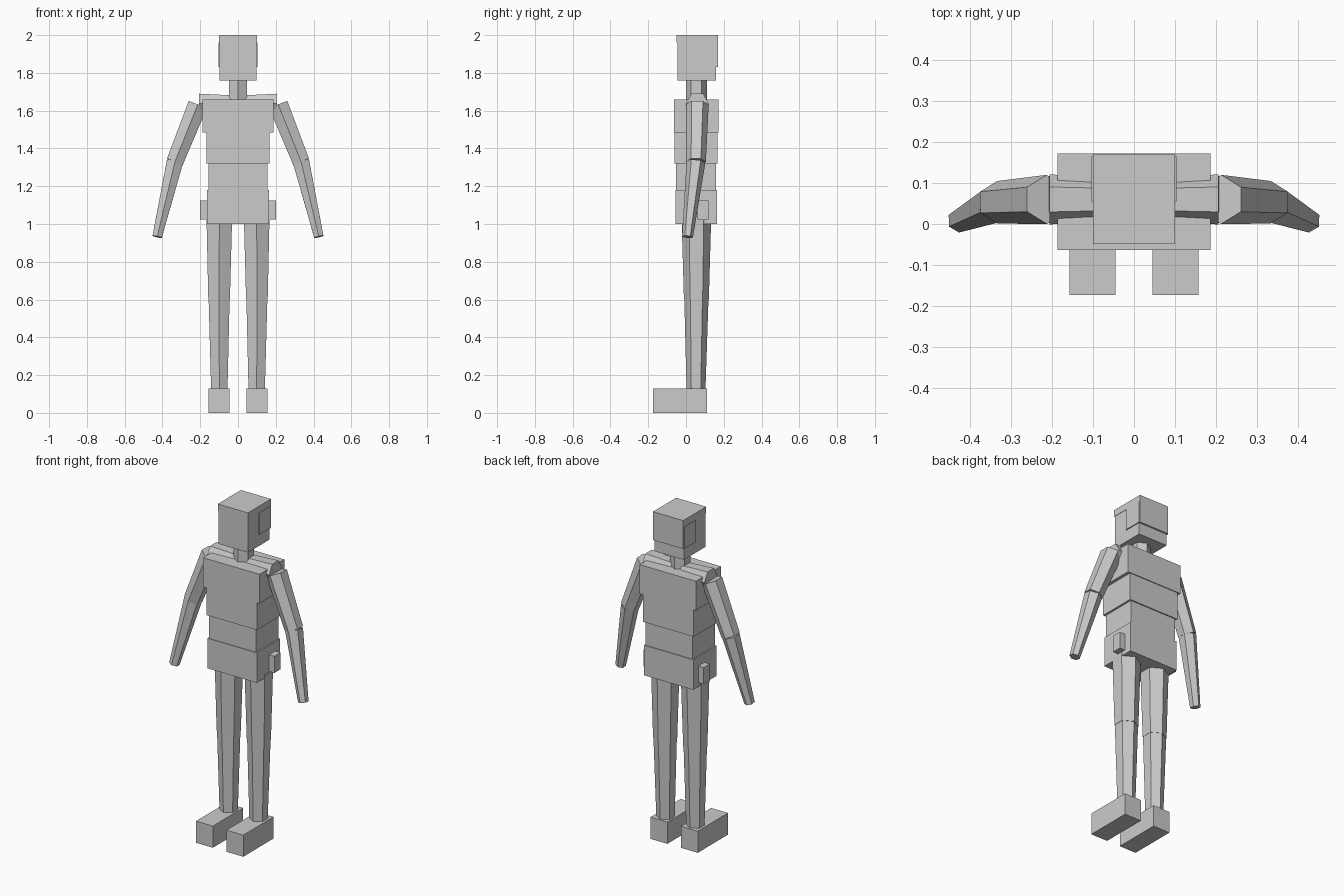
import bpy, bmesh, math
from mathutils import Vector

cube = bpy.data.objects.get("Cube")
if cube:
    bpy.data.objects.remove(cube, do_unlink=True)

grey = bpy.data.materials.new("light grey")
grey.use_nodes = True
GREY = (0.6, 0.6, 0.6, 1)
grey.diffuse_color = GREY
grey.node_tree.nodes["Principled BSDF"].inputs["Base Color"].default_value = GREY


def finish(name, bm):
    bmesh.ops.recalc_face_normals(bm, faces=bm.faces)
    mesh = bpy.data.meshes.new(name)
    bm.to_mesh(mesh)
    bm.free()
    mesh.materials.append(grey)
    bpy.context.collection.objects.link(bpy.data.objects.new(name, mesh))


def box(name, x, y, z):
    """Box from (low, high) ranges on each axis."""
    bm = bmesh.new()
    bmesh.ops.create_cube(bm, size=1)
    for v in bm.verts:
        v.co = [(a + b) / 2 + c * (b - a) for c, (a, b) in zip(v.co, (x, y, z))]
    finish(name, bm)


def limb(name, start, end, r_start, r_end):
    """Tapered six-sided bar with its corners toward front and back."""
    start, end = Vector(start), Vector(end)
    axis = (end - start).normalized()
    across = Vector((0, 1, 0))
    across = (across - axis * across.dot(axis)).normalized()
    other = axis.cross(across)
    bm = bmesh.new()
    rings = []
    for centre, r in ((start, r_start), (end, r_end)):
        angles = [math.tau * i / 6 for i in range(6)]
        rings.append([bm.verts.new(centre + r * (math.cos(a) * across + math.sin(a) * other))
                      for a in angles])
        bm.faces.new(rings[-1])
    for i in range(6):
        j = (i + 1) % 6
        bm.faces.new((rings[0][i], rings[0][j], rings[1][j], rings[1][i]))
    finish(name, bm)


# Head with thin cap, back and side layers
box("head", (-0.098, 0.098), (-0.045, 0.16), (1.76, 1.99))
box("head_cap", (-0.1, 0.1), (-0.049, 0.17), (1.96, 2.0))
box("head_back", (-0.1, 0.1), (0.13, 0.17), (1.83, 1.97))
limb("neck", (0, 0.055, 1.6), (0, 0.055, 1.78), 0.055, 0.055)

# Torso blocks
box("upper_chest", (-0.187, 0.187), (-0.063, 0.172), (1.485, 1.66))
box("lower_chest", (-0.168, 0.168), (-0.061, 0.167), (1.32, 1.49))
box("belly", (-0.156, 0.156), (-0.052, 0.16), (1.17, 1.33))
box("pelvis", (-0.164, 0.164), (-0.056, 0.165), (1.0, 1.18))

# Paired parts
for side, s in (("left", 1), ("right", -1)):
    def span(a, b):
        return tuple(sorted((s * a, s * b)))

    box(side + "_head_side", span(0.09, 0.104), (0.055, 0.165), (1.83, 1.96))
    box(side + "_hip_pouch", span(0.15, 0.2), (0.06, 0.118), (1.025, 1.125))
    box(side + "_foot", span(0.045, 0.157), (-0.174, 0.112), (0, 0.13))

    limb(side + "_shoulder", (s * 0.03, 0.06, 1.635), (s * 0.207, 0.06, 1.637), 0.053, 0.061)
    elbow = (s * 0.334, 0.053, 1.33)
    limb(side + "_upper_arm", (s * 0.213, 0.06, 1.632), elbow, 0.06, 0.052)
    limb(side + "_forearm", elbow, (s * 0.428, 0.008, 0.932), 0.05, 0.029)

    knee = (s * 0.1, 0.055, 0.6)
    limb(side + "_thigh", (s * 0.099, 0.055, 1.02), knee, 0.078, 0.066)
    limb(side + "_shin", knee, (s * 0.099, 0.053, 0.12), 0.064, 0.05)
